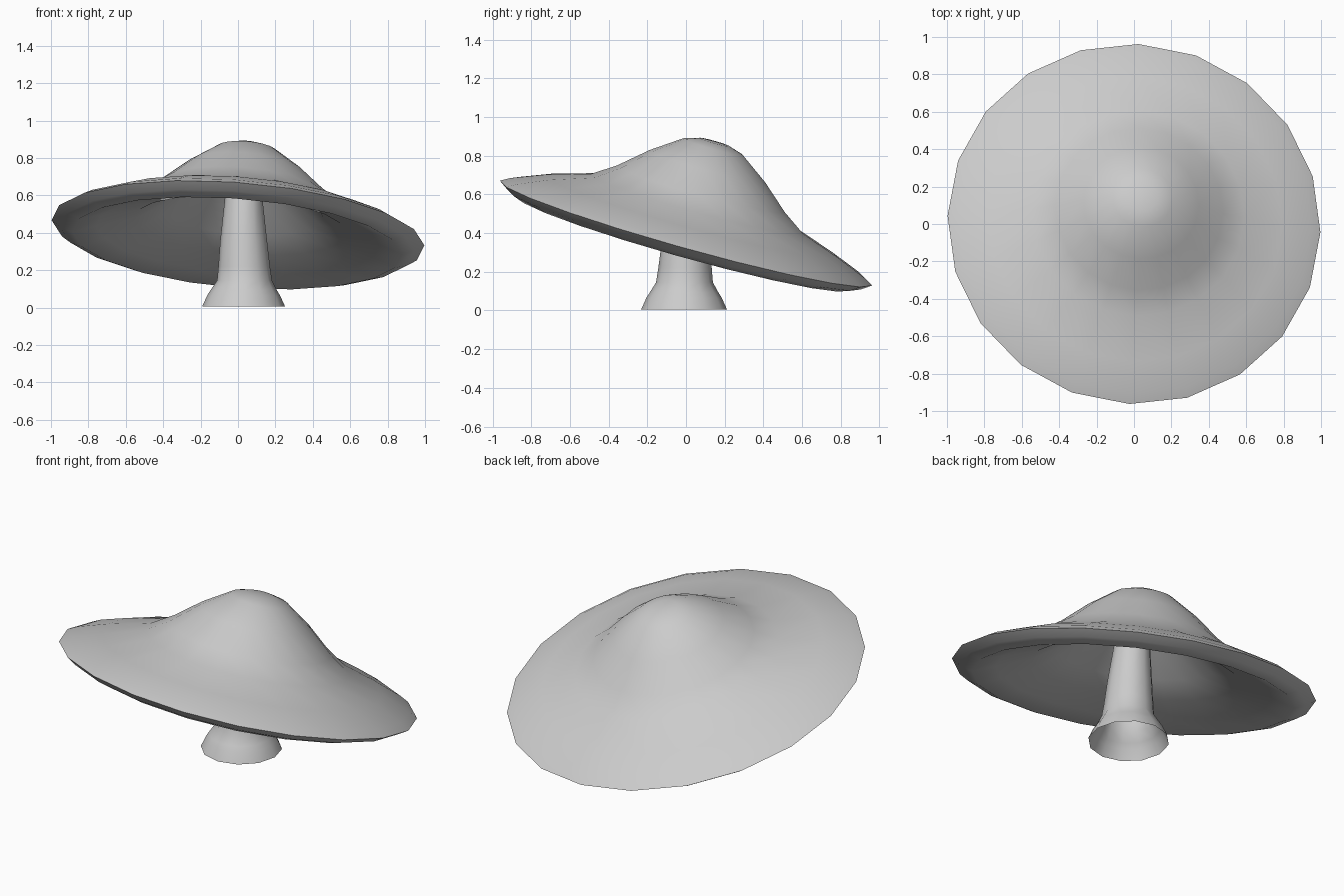
import bpy, bmesh, math
from mathutils import Vector, Matrix

if "Cube" in bpy.data.objects:
    bpy.data.objects.remove(bpy.data.objects["Cube"])


def lathe(name, rings, sides, start=0.0, matrix=Matrix(), angle=70):
    """Skin rings of (centre_x, centre_y, radius, z); radius 0 makes a pole."""
    bm = bmesh.new()
    loops = []
    for cx, cy, r, z in rings:
        n = 1 if r == 0 else sides
        loops.append([bm.verts.new(matrix @ Vector((
            cx + r * math.cos(start + 2 * math.pi * i / sides),
            cy + r * math.sin(start + 2 * math.pi * i / sides), z)))
            for i in range(n)])
    for a, b in zip(loops, loops[1:]):
        for i in range(sides):
            j = (i + 1) % sides
            quad = [a[i % len(a)], a[j % len(a)], b[j % len(b)], b[i % len(b)]]
            bm.faces.new(list(dict.fromkeys(quad)))
    bmesh.ops.recalc_face_normals(bm, faces=bm.faces)
    mesh = bpy.data.meshes.new(name)
    bm.to_mesh(mesh)
    bm.free()
    obj = bpy.data.objects.new(name, mesh)
    bpy.context.collection.objects.link(obj)
    bpy.ops.object.select_all(action='DESELECT')
    obj.select_set(True)
    bpy.context.view_layer.objects.active = obj
    bpy.ops.object.shade_smooth_by_angle(angle=math.radians(angle))
    return obj


# Cap: bell profile over the top, round the rim and back under, tilted backwards
cap_profile = [
    (0, 0.499), (0.08, 0.495), (0.16, 0.47), (0.31, 0.365), (0.45, 0.243),
    (0.57, 0.162), (0.79, 0.091), (0.95, 0.028), (1.0, 0.0),
    (0.95, -0.035), (0.885, -0.058), (0.76, -0.015), (0.57, 0.045),
    (0.44, 0.12), (0.29, 0.25), (0.14, 0.355), (0, 0.39)]
tilt = Vector((0, 0, 1)).rotation_difference(Vector((0.08, 0.28, 1))).to_matrix().to_4x4()
lathe("mushroom_cap",
      [(0.01 * (r < 0.6), 0.014 * (r < 0.6), r, h) for r, h in cap_profile], 20,
      math.radians(-2), Matrix.Translation((0, 0, 0.40)) @ tilt, 100)

# Stem: flared hollow foot with a rounded shoulder, tapering up into the cap
stem_rings = [
    (0.03, -0.01, 0.222, 0.005), (0.03, -0.01, 0.195, 0.065),
    (0.03, -0.01, 0.178, 0.092), (0.035, -0.008, 0.147, 0.145),
    (0.033, -0.005, 0.138, 0.22), (0.03, 0.0, 0.125, 0.36),
    (0.03, 0.02, 0.10, 0.59), (0.035, 0.06, 0.09, 0.76)]
lathe("mushroom_stem", stem_rings, 12)
